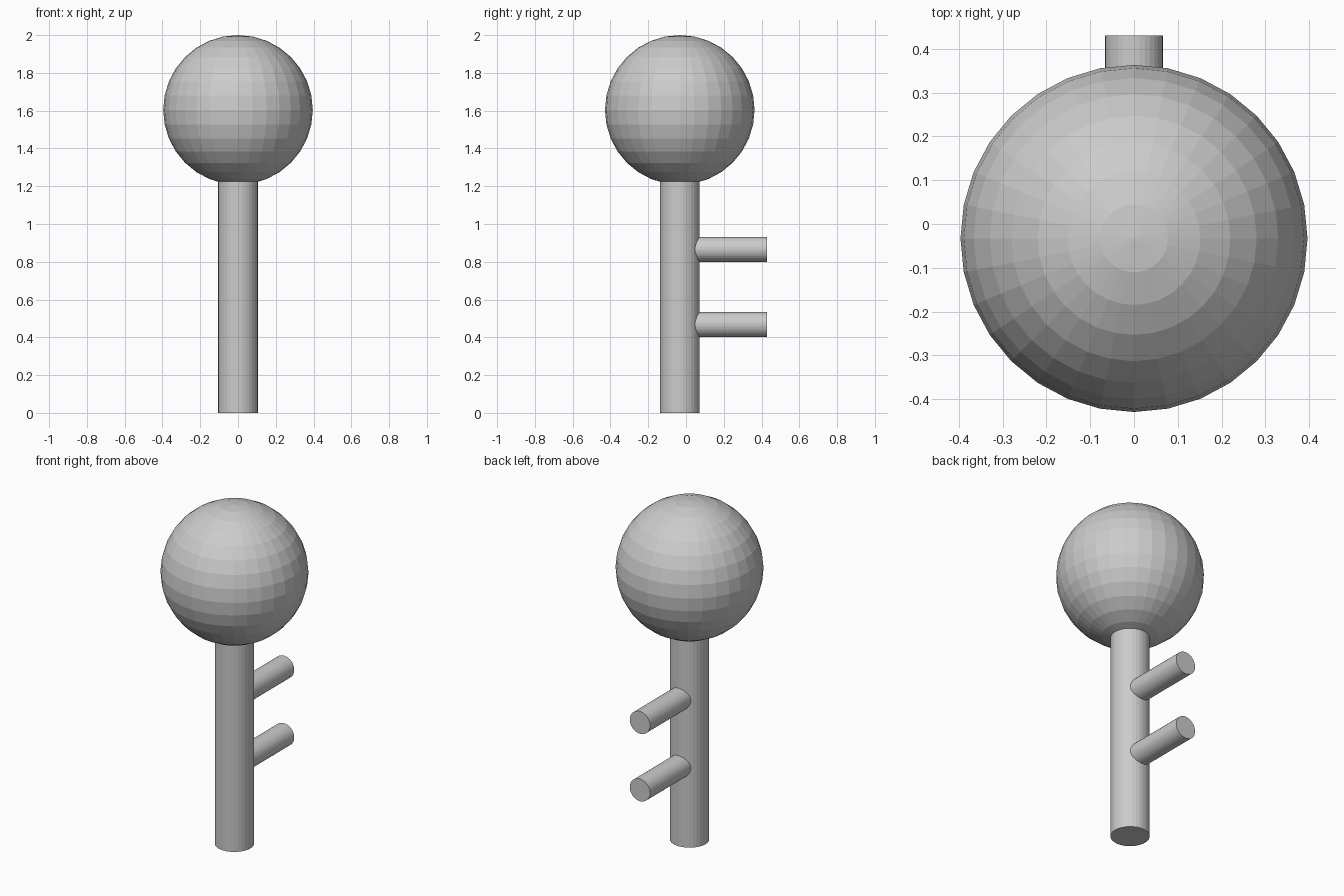
import bpy
from math import pi

if "Cube" in bpy.data.objects:
    bpy.data.objects.remove(bpy.data.objects["Cube"])

AXIS_Y = -0.033  # the stem and ball share this axis


def cylinder(name, radius, length, location, rotation=(0, 0, 0)):
    bpy.ops.mesh.primitive_cylinder_add(vertices=32, radius=radius, depth=length,
                                        location=location, rotation=rotation)
    bpy.context.object.name = name


# Faceted ball on top
bpy.ops.mesh.primitive_uv_sphere_add(segments=32, ring_count=16, radius=0.396,
                                     location=(0, AXIS_Y, 1.604))
bpy.context.object.name = "ball_head"

# Upright stem, ending just inside the ball
STEM_TOP = 1.24
cylinder("stem", 0.105, STEM_TOP, (0, AXIS_Y, STEM_TOP / 2))

# Two round pegs pointing backwards
PEG_START, PEG_END = 0.03, 0.43
for name, z in (("lower_peg", 0.468), ("upper_peg", 0.866)):
    cylinder(name, 0.066, PEG_END - PEG_START,
             (0, (PEG_START + PEG_END) / 2, z), (pi / 2, 0, 0))
